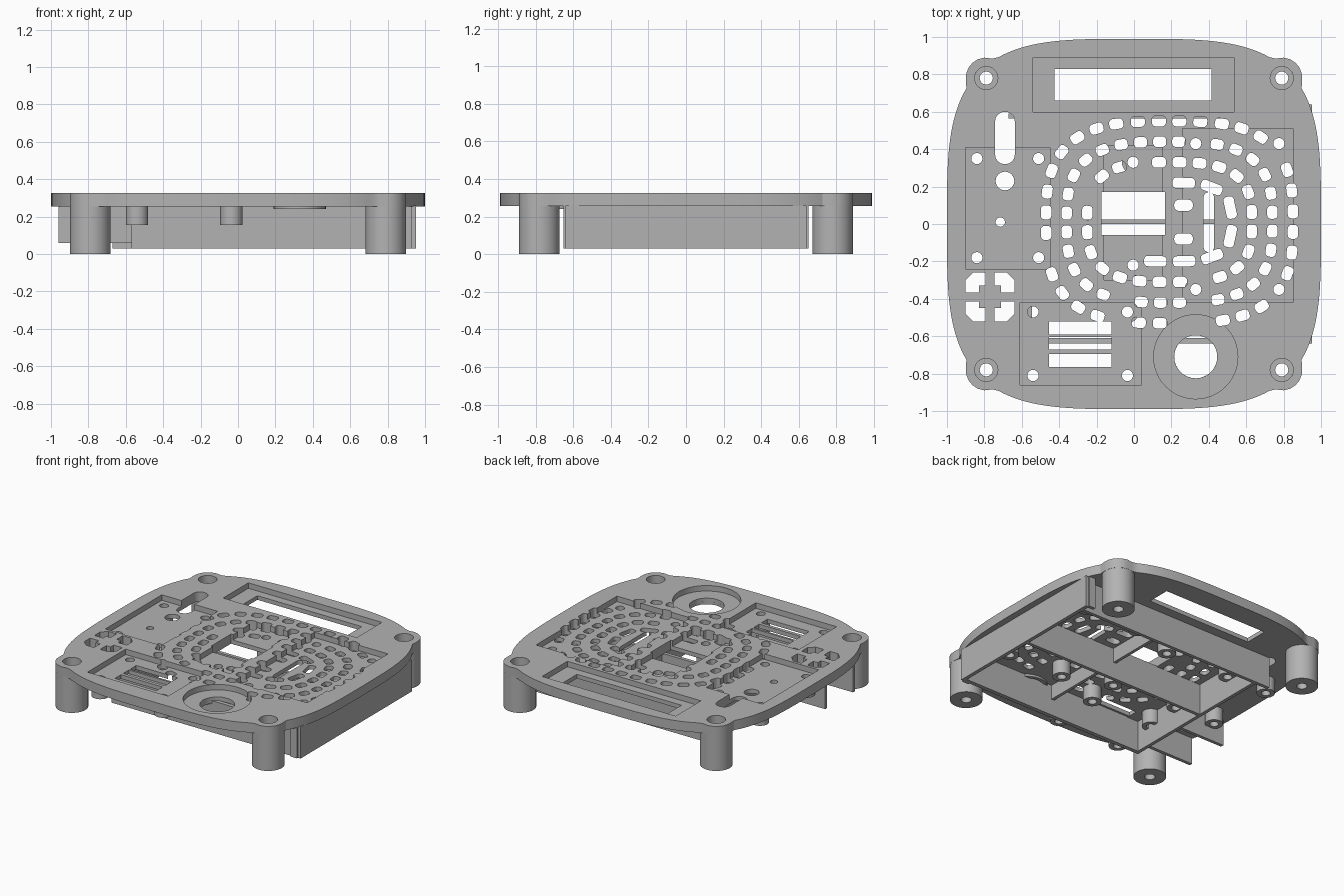
import bpy, bmesh, math
from math import sin, cos, pi, hypot

if "Cube" in bpy.data.objects:
    bpy.data.objects.remove(bpy.data.objects["Cube"], do_unlink=True)

GREY = (0.45, 0.45, 0.45, 1)
mat = bpy.data.materials.new("plain_grey")
mat.use_nodes = True
mat.diffuse_color = GREY
for node in mat.node_tree.nodes:
    if node.type == 'BSDF_PRINCIPLED':
        node.inputs["Base Color"].default_value = GREY

TOP, UNDER, FLOOR, WALL = 0.325, 0.255, 0.285, 0.03


def prism(bm, pts, z0, z1):
    low = [bm.verts.new((x, y, z0)) for x, y in pts]
    high = [bm.verts.new((x, y, z1)) for x, y in pts]
    bm.faces.new(low[::-1])
    bm.faces.new(high)
    for i in range(len(pts)):
        j = (i + 1) % len(pts)
        bm.faces.new((low[i], low[j], high[j], high[i]))


def circle(cx, cy, r, n=24):
    return [(cx + r * cos(2 * pi * i / n), cy + r * sin(2 * pi * i / n)) for i in range(n)]


def rect(x0, x1, y0, y1):
    return [(x0, y0), (x1, y0), (x1, y1), (x0, y1)]


def rounded(cx, cy, w, h, r, turn=0.0, n=4):
    pts = []
    for q, (sx, sy) in enumerate([(1, 1), (-1, 1), (-1, -1), (1, -1)]):
        for k in range(n + 1):
            a = (q + k / n) * pi / 2
            x, y = sx * (w / 2 - r) + r * cos(a), sy * (h / 2 - r) + r * sin(a)
            pts.append((cx + x * cos(turn) - y * sin(turn), cy + x * sin(turn) + y * cos(turn)))
    return pts


def finish(name, bm):
    bmesh.ops.recalc_face_normals(bm, faces=bm.faces)
    me = bpy.data.meshes.new(name)
    bm.to_mesh(me)
    bm.free()
    me.materials.append(mat)
    ob = bpy.data.objects.new(name, me)
    bpy.context.collection.objects.link(ob)
    return ob


def activate(ob):
    bpy.ops.object.select_all(action='DESELECT')
    ob.select_set(True)
    bpy.context.view_layer.objects.active = ob


def smooth(ob):
    activate(ob)
    bpy.ops.object.shade_smooth_by_angle(angle=math.radians(30))


def cut(ob, shapes, z0, z1):
    bm = bmesh.new()
    for pts in shapes:
        prism(bm, pts, z0, z1)
    tool = finish("cutter", bm)
    tool.hide_render = True
    activate(ob)
    mod = ob.modifiers.new("cut", 'BOOLEAN')
    mod.operation, mod.solver, mod.object = 'DIFFERENCE', 'EXACT', tool
    mod.use_self = True
    bpy.ops.object.modifier_apply(modifier=mod.name)
    bpy.data.objects.remove(tool, do_unlink=True)


def box(name, x0, x1, y0, y1, z0, z1=UNDER + 0.005):
    bm = bmesh.new()
    prism(bm, rect(x0, x1, y0, y1), z0, z1)
    return finish(name, bm)


def tube(name, x, y, outer, profile):
    # revolve a closed (radius, height) profile
    n = 32
    bm = bmesh.new()
    rings = [[bm.verts.new((x + r * px, y + r * py, z)) for r, z in profile]
             for px, py in circle(0, 0, 1, n)]
    m = len(profile)
    for i in range(n):
        a, b = rings[i], rings[(i + 1) % n]
        for k in range(m):
            bm.faces.new((a[k], b[k], b[(k + 1) % m], a[(k + 1) % m]))
    smooth(finish(name, bm))


CORNERS = [(sx * 0.79, sy * 0.78) for sx in (-1, 1) for sy in (-1, 1)]
BOSSES = [(x, y) for xs, ys in [((-0.54, -0.035), (-0.81, -0.47)),
                                ((-0.84, -0.51), (-0.18, 0.35)),
                                ((-0.005,), (-0.22, 0.33)),
                                ((0.33, 0.775), (-0.35, 0.43))]
          for x in xs for y in ys]
LENS = (0.33, -0.71)


# Plate outline: rounded square with a round lobe at every corner
def outline():
    pts, n, power, lobe = [], 240, 3.6, 0.11
    for i in range(n):
        a = 2 * pi * i / n
        r = (abs(cos(a)) ** power + abs(sin(a) / 0.99) ** power) ** (-1 / power)
        for x, y in CORNERS:
            along, side = x * cos(a) + y * sin(a), x * sin(a) - y * cos(a)
            if along > 0 and abs(side) < lobe:
                r = max(r, along + math.sqrt(lobe ** 2 - side ** 2))
        pts.append((r * cos(a), r * sin(a)))
    return pts


# Rings of small grille slots, evenly spaced along squarish ovals
def grille():
    slots = []
    for a, b, step, length in [(0.66, 0.54, 0.113, 0.075), (0.55, 0.43, 0.108, 0.07),
                               (0.44, 0.32, 0.115, 0.075), (0.33, 0.21, 0.18, 0.12)]:
        path = []
        for i in range(721):
            t = 2 * pi * i / 720
            c, s = cos(t), sin(t)
            r = (abs(c / a) ** 3 + abs(s / b) ** 3) ** (-1 / 3)
            path.append((0.19 + r * c, 0.01 + r * s))
        total = sum(hypot(q[0] - p[0], q[1] - p[1]) for p, q in zip(path, path[1:]))
        count = 4 * round(total / step / 4)
        gap, run, target = total / count, 0.0, total / count / 2
        for p, q in zip(path, path[1:]):
            run += hypot(q[0] - p[0], q[1] - p[1])
            if run < target:
                continue
            target += gap
            x, y = q
            in_opening = -0.24 < x < 0.2 and -0.13 < y < 0.23
            near_boss = any(hypot(x - u, y - v) < 0.075 for u, v in BOSSES)
            near_lens = hypot(x - LENS[0], y - LENS[1]) < 0.2
            if not (in_opening or near_boss or near_lens):
                turn = math.atan2(q[1] - p[1], q[0] - p[0])
                slots.append(rounded(x, y, length, 0.056, 0.02, turn))
    return slots


bm = bmesh.new()
prism(bm, outline(), UNDER, TOP)
plate = finish("top_plate", bm)

# Shallow pockets for the fitted modules
cut(plate, [rect(-0.54, 0.535, 0.60, 0.89), rect(-0.90, -0.45, -0.24, 0.41),
            rect(-0.61, 0.04, -0.86, -0.42), rect(-0.16, 0.15, -0.30, 0.42),
            rect(0.26, 0.85, -0.42, 0.51), circle(*LENS, 0.225, 48)], FLOOR, 0.5)

# Through openings
holes = grille()
holes += [circle(x, y, 0.062) for x, y in CORNERS]
holes += [circle(x, y, 0.03, 16) for x, y in BOSSES]
holes += [rect(-0.425, 0.415, 0.66, 0.83), rect(-0.175, 0.165, -0.06, 0.17),
          rect(-0.455, -0.12, -0.59, -0.52), rect(-0.455, -0.12, -0.67, -0.605),
          rect(-0.455, -0.12, -0.765, -0.695), circle(*LENS, 0.115, 40),
          rounded(-0.69, 0.46, 0.105, 0.28, 0.05), circle(-0.69, 0.23, 0.05),
          circle(-0.715, 0.01, 0.025), rounded(0.40, 0.01, 0.055, 0.32, 0.025)]
holes += [rounded(0.265, y, 0.1, 0.06, 0.025) for y in (-0.08, 0.1)]
corner_slot = [(0.06, 0.025), (0.13, 0.025), (0.13, 0.09), (0.09, 0.13),
               (0.025, 0.13), (0.025, 0.06), (0.06, 0.06)]
for sx in (-1, 1):
    for sy in (-1, 1):
        pts = [(-0.77 + sx * x, -0.39 + sy * y) for x, y in corner_slot]
        holes.append(pts if sx * sy > 0 else pts[::-1])
cut(plate, holes, 0.1, 0.5)
smooth(plate)

# Corner legs with counterbored screw holes
for x, y in CORNERS:
    tube("corner_leg", x, y, 0.11, [(0.035, 0), (0.108, 0), (0.108, 0.265), (0.062, 0.265),
                                    (0.062, 0.06), (0.035, 0.06)])

# Screw bosses and the collar under the round opening
for x, y in BOSSES:
    tube("screw_boss", x, y, 0.06, [(0.03, 0.155), (0.06, 0.155), (0.06, 0.26), (0.03, 0.26)])
tube("round_collar", *LENS, 0.14, [(0.115, 0.24), (0.14, 0.24), (0.14, 0.26), (0.115, 0.26)])
tube("button_collar", -0.715, 0.01, 0.05, [(0.025, 0.24), (0.05, 0.24), (0.05, 0.26), (0.025, 0.26)])

# Walls hanging below the plate
box("side_wall", 0.925, 0.952, -0.64, 0.64, WALL)
for s in (-1, 1):
    box("side_wall_return", 0.88, 0.93, s * 0.64 - 0.012, s * 0.64 + 0.012, WALL)
box("front_wall", -0.57, 0.93, -0.64, -0.61, WALL)
box("middle_wall", -0.55, 0.93, 0.0, 0.025, WALL)
box("back_wall", -0.67, 0.93, 0.565, 0.59, WALL)
box("cross_wall", -0.57, -0.545, -0.63, 0.58, WALL)
box("centre_rib", 0.175, 0.198, -0.61, 0.565, 0.15)
for y in (-0.56, -0.24):
    box("side_fin", -0.96, -0.56, y - 0.012, y + 0.012, 0.06)
